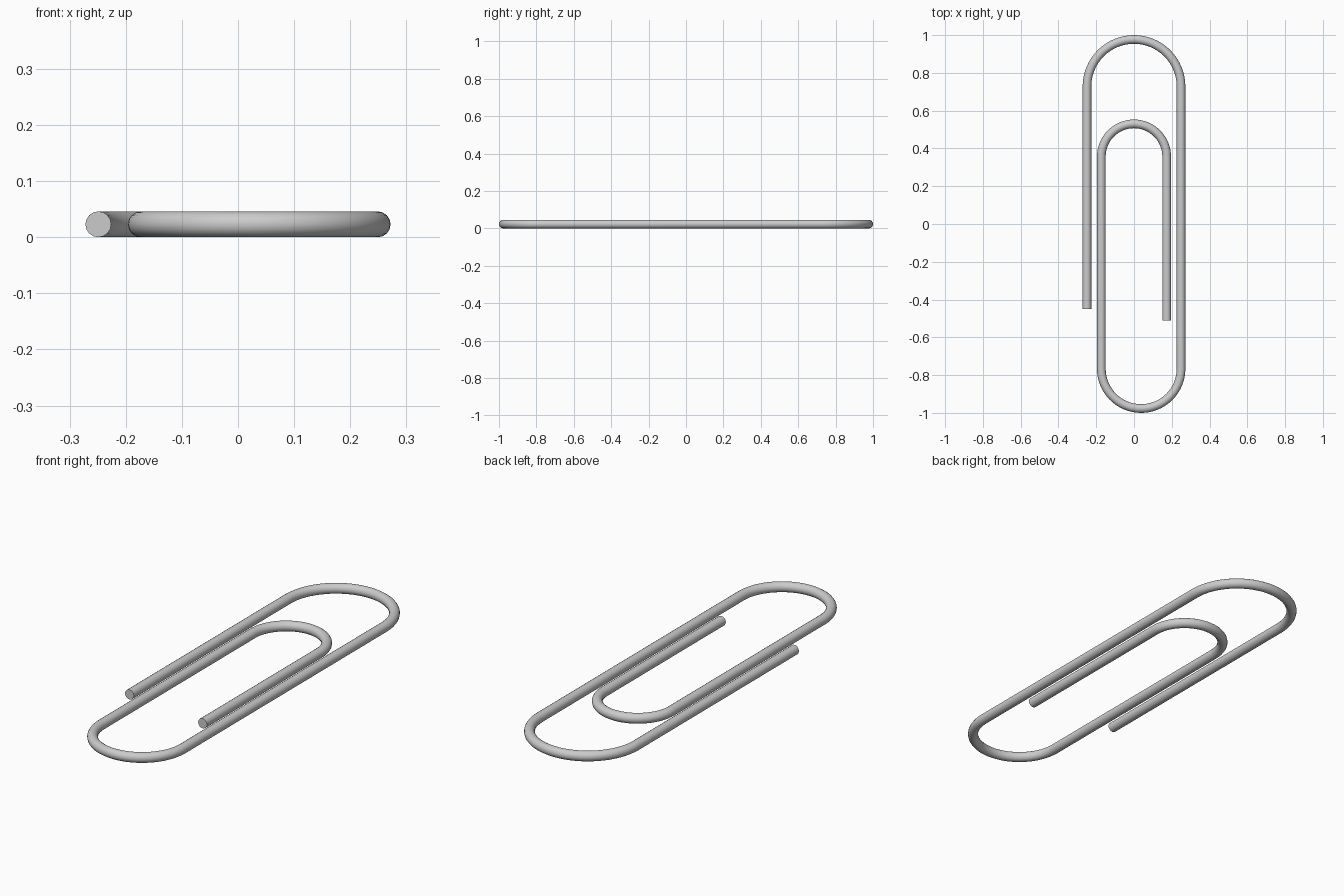
import bpy
from math import cos, sin, pi, radians

if "Cube" in bpy.data.objects:
    bpy.data.objects.remove(bpy.data.objects["Cube"])

R = 0.023          # wire radius
STEPS = 32         # segments per bend


def arc(cx, cy, r, a0, a1):
    return [(cx + r * cos(a0 + (a1 - a0) * i / STEPS),
             cy + r * sin(a0 + (a1 - a0) * i / STEPS)) for i in range(STEPS + 1)]


# Centre line: outer end, top bend, bottom bend, inner bend, inner end
path = [(-0.249, -0.45)]
path += arc(0, 0.728, 0.249, pi, 0)
path += arc(0.038, -0.766, 0.211, 0, -pi)
path += arc(0, 0.357, 0.173, pi, 0)
path += [(0.173, -0.51)]

# Round wire swept along the centre line
curve = bpy.data.curves.new("wire", 'CURVE')
curve.dimensions = '3D'
curve.twist_mode = 'Z_UP'
curve.bevel_depth = R
curve.bevel_resolution = 6
curve.use_fill_caps = True
spline = curve.splines.new('POLY')
spline.points.add(len(path) - 1)
for p, (x, y) in zip(spline.points, path):
    p.co = (x, y, R, 1)

wire = bpy.data.objects.new("bent_wire", curve)
bpy.context.collection.objects.link(wire)
bpy.context.view_layer.objects.active = wire
wire.select_set(True)
bpy.ops.object.convert(target='MESH')
bpy.ops.object.shade_smooth_by_angle(angle=radians(40))
